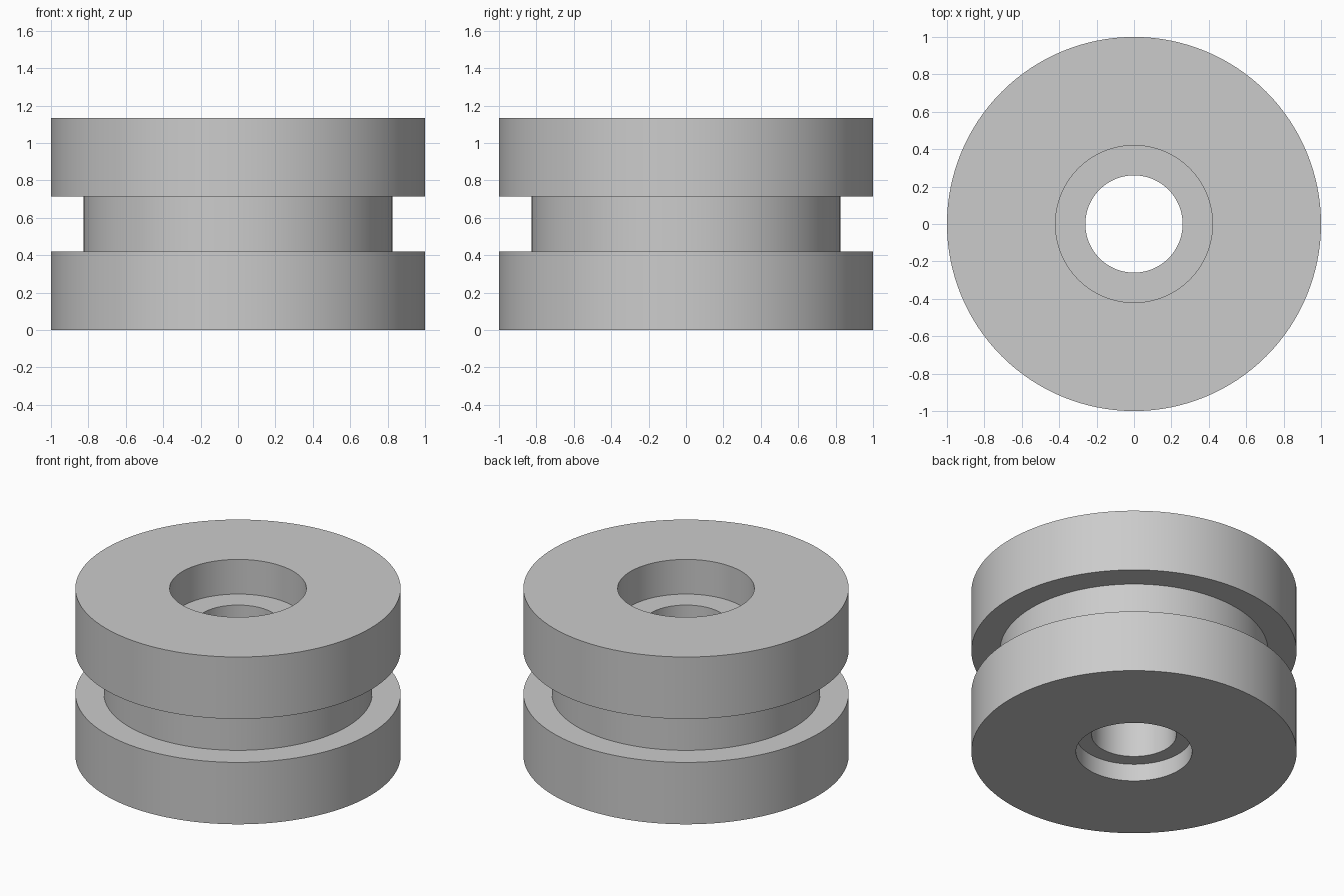
import bpy
import bmesh
import math

cube = bpy.data.objects.get("Cube")
if cube:
    bpy.data.objects.remove(cube, do_unlink=True)

SEGMENTS = 128
HEIGHT = 1.135
RIM, GROOVE = 1.0, 0.825
GROOVE_LOW, GROOVE_HIGH = 0.42, 0.715
BORE, TOP_RECESS, BOTTOM_RECESS = 0.26, 0.42, 0.357
TOP_LEDGE, BOTTOM_LEDGE = 0.9, 0.118

# Plain grey metal
grey = bpy.data.materials.new("plain grey")
grey.use_nodes = True
colour = (0.6, 0.6, 0.6, 1)
grey.diffuse_color = colour
grey.node_tree.nodes["Principled BSDF"].inputs["Base Color"].default_value = colour

# Closed cross-section (radius, height): outer groove, then stepped bore
profile = [
    (BOTTOM_RECESS, 0), (RIM, 0),
    (RIM, GROOVE_LOW), (GROOVE, GROOVE_LOW),
    (GROOVE, GROOVE_HIGH), (RIM, GROOVE_HIGH),
    (RIM, HEIGHT), (TOP_RECESS, HEIGHT),
    (TOP_RECESS, TOP_LEDGE), (BORE, TOP_LEDGE),
    (BORE, BOTTOM_LEDGE), (BOTTOM_RECESS, BOTTOM_LEDGE),
]

# Lathe the section into the grooved roller
bm = bmesh.new()
verts = [bm.verts.new((r, 0, z)) for r, z in profile]
edges = [bm.edges.new((v, verts[i - 1])) for i, v in enumerate(verts)]
bmesh.ops.spin(bm, geom=verts + edges, cent=(0, 0, 0), axis=(0, 0, 1),
               angle=math.tau, steps=SEGMENTS, use_merge=True)
bmesh.ops.remove_doubles(bm, verts=bm.verts, dist=0.0001)
bmesh.ops.recalc_face_normals(bm, faces=bm.faces)
mesh = bpy.data.meshes.new("grooved_roller")
bm.to_mesh(mesh)
bm.free()
mesh.materials.append(grey)

roller = bpy.data.objects.new("grooved_roller", mesh)
bpy.context.collection.objects.link(roller)

# Smooth round walls with crisp rims
bpy.ops.object.select_all(action="DESELECT")
roller.select_set(True)
bpy.context.view_layer.objects.active = roller
bpy.ops.object.shade_smooth_by_angle(angle=math.radians(30))
